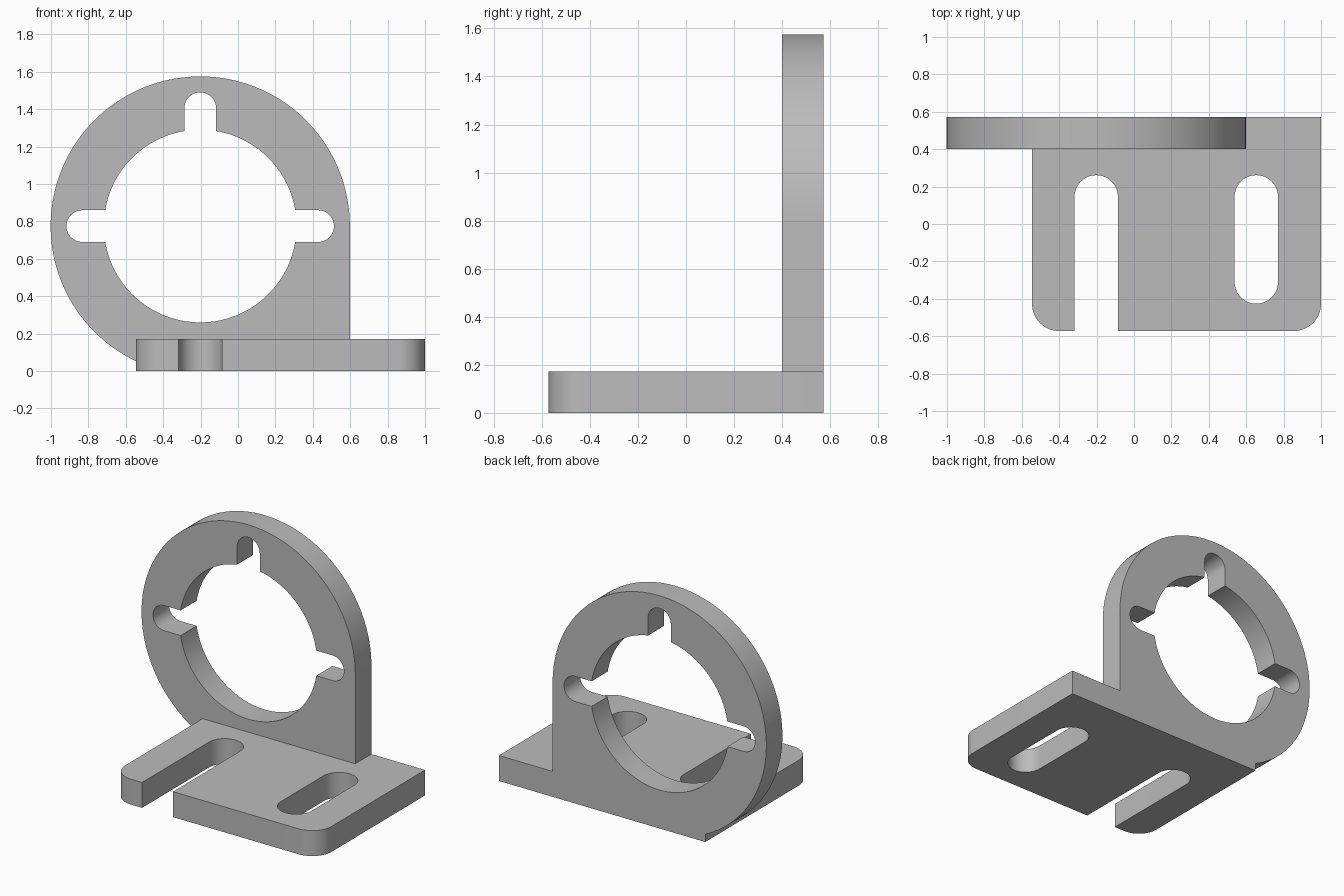
import bpy, bmesh
from math import sin, cos, asin, acos, radians, degrees
from mathutils import Matrix, Vector

cube = bpy.data.objects.get("Cube")
if cube:
    bpy.data.objects.remove(cube, do_unlink=True)

grey = bpy.data.materials.new("light grey")
grey.use_nodes = True
colour = (0.5, 0.5, 0.5, 1)
grey.diffuse_color = colour
grey.node_tree.nodes["Principled BSDF"].inputs["Base Color"].default_value = colour


def arc(cx, cy, r, start, end, steps):
    """Points on an arc, angles in degrees."""
    angles = [radians(start + (end - start) * i / steps) for i in range(steps + 1)]
    return [(cx + r * cos(a), cy + r * sin(a)) for a in angles]


def plate(name, outlines, thickness, transform):
    """Extrude a filled outline with holes into a solid plate."""
    curve = bpy.data.curves.new(name, 'CURVE')
    curve.dimensions = '2D'
    curve.fill_mode = 'BOTH'
    curve.extrude = thickness / 2
    for points in outlines:
        spline = curve.splines.new('POLY')
        spline.points.add(len(points) - 1)
        for p, (x, y) in zip(spline.points, points):
            p.co = (x, y, 0, 1)
        spline.use_cyclic_u = True
    temp = bpy.data.objects.new(name + "_curve", curve)
    bpy.context.collection.objects.link(temp)
    bpy.context.view_layer.update()
    mesh = bpy.data.meshes.new_from_object(temp.evaluated_get(bpy.context.evaluated_depsgraph_get()))
    bpy.data.objects.remove(temp, do_unlink=True)
    bm = bmesh.new()
    bm.from_mesh(mesh)
    bmesh.ops.remove_doubles(bm, verts=bm.verts, dist=1e-5)
    bmesh.ops.transform(bm, matrix=transform, verts=bm.verts)
    bmesh.ops.recalc_face_normals(bm, faces=bm.faces)
    bm.to_mesh(mesh)
    bm.free()
    mesh.name = name
    mesh.materials.clear()
    mesh.materials.append(grey)
    obj = bpy.data.objects.new(name, mesh)
    bpy.context.collection.objects.link(obj)
    bpy.ops.object.select_all(action='DESELECT')
    obj.select_set(True)
    bpy.context.view_layer.objects.active = obj
    bpy.ops.object.shade_smooth_by_angle(angle=radians(30))
    return obj


# Shared dimensions
T = 0.172                       # sheet thickness
BACK, FRONT = 0.572, -0.572
LEFT_END, RING_SIDE = -0.545, 0.598
CX, CZ, R = -0.202, 0.775, 0.8  # ring centre and outer radius

# Upright ring: round outer edge running down into a straight foot
low = 360 - degrees(acos((LEFT_END - CX) / R))
outer = arc(CX, CZ, R, 0, low, 96) + [(LEFT_END, 0), (RING_SIDE, 0)]

# Bore with three rounded keyways
BORE, KEY_R, KEY_D = 0.515, 0.085, 0.63
half = degrees(asin(KEY_R / BORE))
bore = []
for a in (0, 90, 180):
    d = Vector((cos(radians(a)), sin(radians(a)))) * KEY_D
    bore += arc(CX + d.x, CZ + d.y, KEY_R, a - 90, a + 90, 20)
    last = 360 - half if a == 180 else a + 90 - half
    bore += arc(CX, CZ, BORE, a + half, last, 64 if a == 180 else 28)

plate("upright_ring", [outer, bore], T,
      Matrix.Translation((0, BACK - T / 2, 0)) @ Matrix.Rotation(radians(90), 4, 'X'))

# Base: rounded front corners, an open slot, and a notch that seats the ring
CORNER, SLOT_R, SLOT_END = 0.145, 0.116, 0.145
OPEN_X, CLOSED_X = -0.202, 0.654
base = arc(LEFT_END + CORNER, FRONT + CORNER, CORNER, 180, 270, 16)
base += [(OPEN_X - SLOT_R, FRONT)]
base += arc(OPEN_X, SLOT_END, SLOT_R, 180, 0, 28)
base += [(OPEN_X + SLOT_R, FRONT)]
base += arc(1 - CORNER, FRONT + CORNER, CORNER, -90, 0, 16)
base += [(1, BACK), (RING_SIDE, BACK), (RING_SIDE, BACK - T), (LEFT_END, BACK - T)]

# Closed mounting slot
slot = arc(CLOSED_X, SLOT_END, SLOT_R, 0, 180, 28)
slot += arc(CLOSED_X, -0.31, SLOT_R, 180, 360, 28)

plate("base_plate", [base, slot], T, Matrix.Translation((0, 0, T / 2)))
